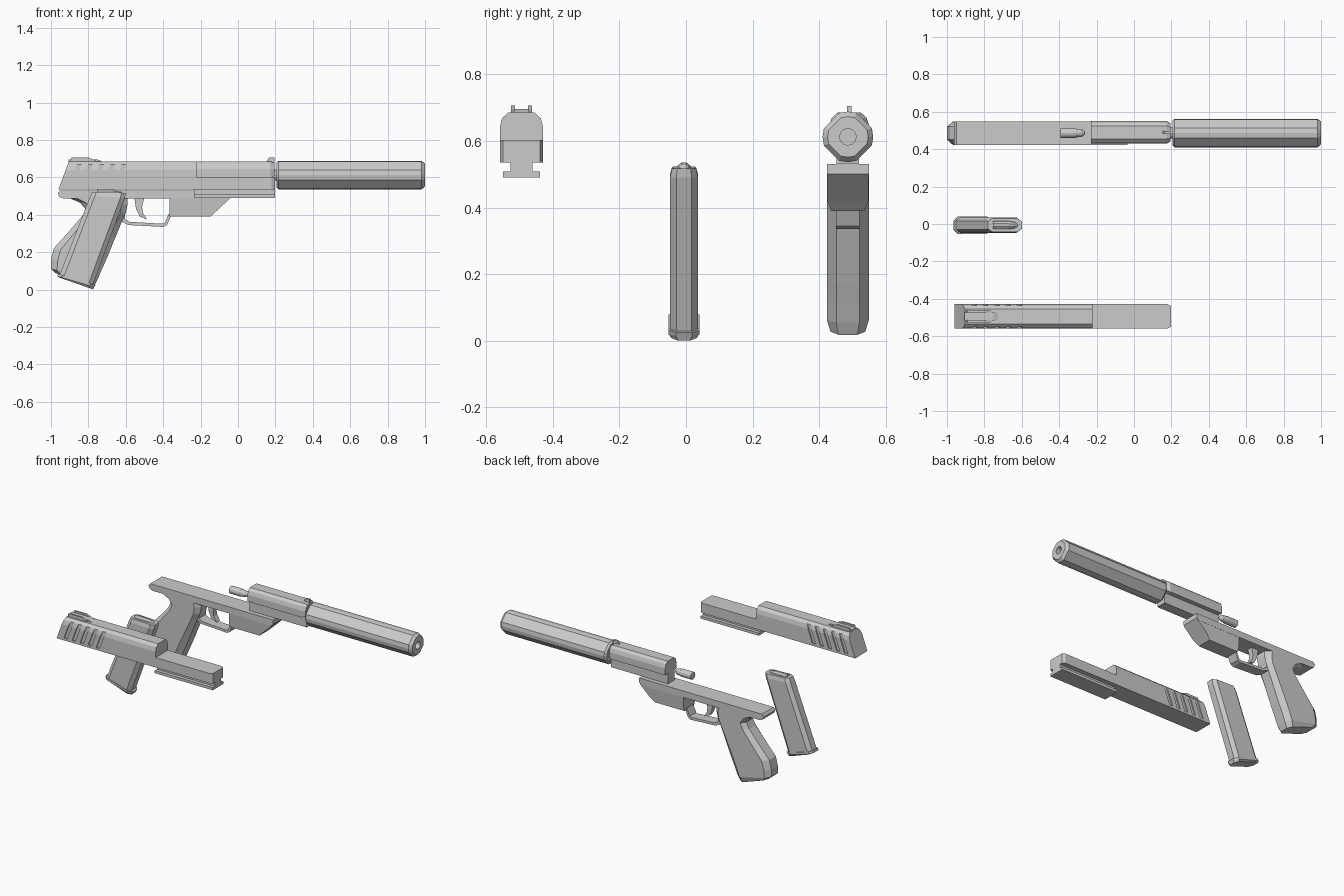
import bpy, bmesh
from math import cos, sin, pi

if "Cube" in bpy.data.objects:
    bpy.data.objects.remove(bpy.data.objects["Cube"])

FY, MY, SY = 0.486, -0.006, -0.494   # y centres of the three separated groups


def make(name, bm, bevel=0.0):
    bmesh.ops.recalc_face_normals(bm, faces=bm.faces)
    me = bpy.data.meshes.new(name)
    bm.to_mesh(me)
    bm.free()
    ob = bpy.data.objects.new(name, me)
    bpy.context.collection.objects.link(ob)
    if bevel:
        m = ob.modifiers.new("bevel", 'BEVEL')
        m.width, m.segments = bevel, 1
        m.limit_method, m.angle_limit = 'ANGLE', 0.6
    return ob


def loft(name, rings, bevel=0.0):
    """Skin a list of equal-length point rings and cap both ends."""
    bm = bmesh.new()
    vs = [[bm.verts.new(p) for p in r] for r in rings]
    n = len(rings[0])
    for a, b in zip(vs, vs[1:]):
        for i in range(n):
            j = (i + 1) % n
            bm.faces.new((a[i], a[j], b[j], b[i]))
    bm.faces.new(vs[0])
    bm.faces.new(vs[-1])
    return make(name, bm, bevel)


def slab(name, pts, y, half, bevel=0.0):
    """Side profile (x, z) extruded across y."""
    return loft(name, [[(x, y + s * half, z) for x, z in pts] for s in (-1, 1)], bevel)


def box(name, x0, x1, y, half, z0, z1, bevel=0.0):
    return slab(name, [(x0, z0), (x1, z0), (x1, z1), (x0, z1)], y, half, bevel)


def along_x(name, section, stations, y, z):
    """Section (y, z) swept along x with (x, scale) stations."""
    return loft(name, [[(x, y + a * s, z + b * s) for a, b in section] for x, s in stations])


def column(name, y, sections, cw, cl):
    """Chamfered column; each section is (back x, z, front x, z, half width)."""
    rings = []
    for xb, zb, xf, zf, w in sections:
        c = cw * w
        ring = []
        for t, v in ((0, w - c), (cl, w), (1 - cl, w), (1, w - c),
                     (1, c - w), (1 - cl, -w), (cl, -w), (0, c - w)):
            ring.append((xb + (xf - xb) * t, y + v, zb + (zf - zb) * t))
        rings.append(ring)
    return loft(name, rings)


def circle(r, n):
    return [(r * cos(2 * pi * i / n), r * sin(2 * pi * i / n)) for i in range(n)]


# --- Frame group: receiver, grip, front block, guard, trigger
slab("receiver", [(-0.95, 0.53), (-0.963, 0.515), (-0.955, 0.495), (-0.93, 0.486),
                  (-0.05, 0.486), (-0.035, 0.50), (-0.035, 0.53)], FY, 0.063)
column("grip", FY, [
    (-0.90, 0.488, -0.59, 0.488, 0.063),
    (-0.845, 0.465, -0.59, 0.455, 0.063),
    (-0.815, 0.43, -0.60, 0.41, 0.063),
    (-0.835, 0.39, -0.62, 0.365, 0.063),
    (-0.90, 0.315, -0.655, 0.28, 0.063),
    (-0.985, 0.22, -0.70, 0.17, 0.063),
    (-1.0, 0.16, -0.727, 0.11, 0.063),
    (-1.0, 0.11, -0.75, 0.055, 0.063),
    (-0.975, 0.088, -0.77, 0.018, 0.052)], 0.45, 0.13)
loft("front_block", [[(x, FY + s * w, z) for x, z, w in (
    (-0.365, 0.49, 0.062), (-0.365, 0.42, 0.062), (-0.365, 0.39, 0.05),
    (-0.145, 0.39, 0.05), (-0.115, 0.42, 0.062), (-0.04, 0.49, 0.062))] for s in (-1, 1)])
slab("trigger_guard", [(-0.625, 0.40), (-0.625, 0.365), (-0.585, 0.345), (-0.40, 0.335),
                       (-0.38, 0.345), (-0.355, 0.40), (-0.37, 0.405), (-0.392, 0.355),
                       (-0.405, 0.352), (-0.58, 0.362), (-0.605, 0.378), (-0.605, 0.40)],
     FY, 0.035)
slab("trigger", [(-0.555, 0.495), (-0.545, 0.43), (-0.525, 0.39), (-0.487, 0.375),
                 (-0.508, 0.41), (-0.513, 0.44), (-0.50, 0.495)], FY, 0.018)

# --- Barrel block with lug, front sight, cartridge and suppressor
TOP = [(-0.06, 0.60), (0.06, 0.60), (0.06, 0.645), (0.052, 0.67),
       (0.035, 0.685), (-0.035, 0.685), (-0.052, 0.67), (-0.06, 0.645)]
barrel = [(a, b - 0.64) for a, b in TOP]
along_x("barrel", barrel, [(-0.23, 1), (0.175, 1), (0.195, 0.82)], FY + 0.004, 0.64)
box("barrel_lug", -0.23, 0.195, FY, 0.034, 0.53, 0.605)
slab("front_sight", [(0.15, 0.68), (0.165, 0.705), (0.195, 0.705), (0.195, 0.66)], FY + 0.004, 0.007)
along_x("muzzle_thread", circle(0.03, 12), [(0.18, 1), (0.215, 1)], FY, 0.612)
along_x("cartridge", circle(0.025, 12),
        [(-0.392, 1), (-0.31, 1), (-0.305, 0.9), (-0.28, 0.8), (-0.267, 0.5), (-0.262, 0.2)],
        FY, 0.615)

# Rounded-diamond tube with a bore in its front face
quarter = [(0.076, 0.0), (0.072, 0.026), (0.026, 0.072)]
diamond = list(quarter)
for _ in range(3):
    quarter = [(-b, a) for a, b in quarter]
    diamond += quarter
rings = [[(x, FY + a * s, 0.612 + b * s) for a, b in diamond]
         for x, s in ((0.205, 0.85), (0.217, 1), (0.982, 1), (1.0, 0.8))]
rings += [[(x, FY + a, 0.612 + b) for a, b in circle(0.025, 12)] for x in (1.0, 0.9)]
loft("suppressor", rings)

# --- Magazine, its base plate and top round
column("magazine", MY, [(-0.78, 0.523, -0.60, 0.517, 0.036),
                        (-0.79, 0.50, -0.605, 0.49, 0.042),
                        (-0.955, 0.075, -0.777, 0.02, 0.042)], 0.45, 0.13)
column("magazine_base", MY, [(-0.962, 0.085, -0.762, 0.025, 0.047),
                             (-0.966, 0.072, -0.768, 0.014, 0.047),
                             (-0.955, 0.064, -0.775, 0.001, 0.038)], 0.5, 0.12)
along_x("magazine_round", circle(0.024, 10),
        [(-0.755, 1), (-0.67, 1), (-0.635, 0.75), (-0.62, 0.25)], MY, 0.512)

# --- Slide: tall rear with slanted back, low front, rail under the front
W = 0.065
rear = []
for front in (False, True):
    ring = []
    for a, z in [(-W, 0.535), (W, 0.535), (W, 0.64), (0.058, 0.668), (0.04, 0.685),
                 (-0.04, 0.685), (-0.058, 0.668), (-W, 0.64)]:
        ring.append((-0.222 if front else -0.96 + (z - 0.535) * 0.37, SY + a, z))
    rear.append(ring)
slide = loft("slide_rear", rear)
loft("slide_front", [[(x, SY + a * s, z) for a, z in
                      ((-W, 0.535), (W, 0.535), (W, 0.602), (-W, 0.602))]
                     for x, s in ((-0.23, 1), (0.18, 1), (0.197, 0.85))])
box("rail_neck", -0.235, 0.197, SY, 0.033, 0.505, 0.54)
box("rail_foot", -0.235, 0.197, SY, 0.056, 0.49, 0.508)

# Slanted grip grooves on both sides
bm = bmesh.new()
for side in (-1, 1):
    for i in range(5):
        x = -0.905 + i * 0.06
        ends = []
        for y in (SY + side * (W - 0.008), SY + side * (W + 0.03)):
            ends.append([bm.verts.new((x + d + (z - 0.55) * 0.37, y, z))
                         for d, z in ((0, 0.55), (0.024, 0.55), (0.024, 0.675), (0, 0.675))])
        a, b = ends
        for k in range(4):
            bm.faces.new((a[k], a[(k + 1) % 4], b[(k + 1) % 4], b[k]))
        bm.faces.new(a)
        bm.faces.new(b)
cutter = make("groove_cutter", bm)
cutter.hide_render = True
cutter.hide_set(True)
mod = slide.modifiers.new("grooves", 'BOOLEAN')
mod.operation, mod.object, mod.solver = 'DIFFERENCE', cutter, 'EXACT'

# Rear sight: base plate and two posts
slab("rear_sight_base", [(-0.905, 0.68), (-0.905, 0.695), (-0.75, 0.695), (-0.715, 0.68)], SY, 0.022)
for side, label in ((-1, "left"), (1, "right")):
    slab("rear_sight_post_" + label,
         [(-0.90, 0.68), (-0.89, 0.706), (-0.80, 0.706), (-0.76, 0.69), (-0.76, 0.68)],
         SY + side * 0.026, 0.006)
